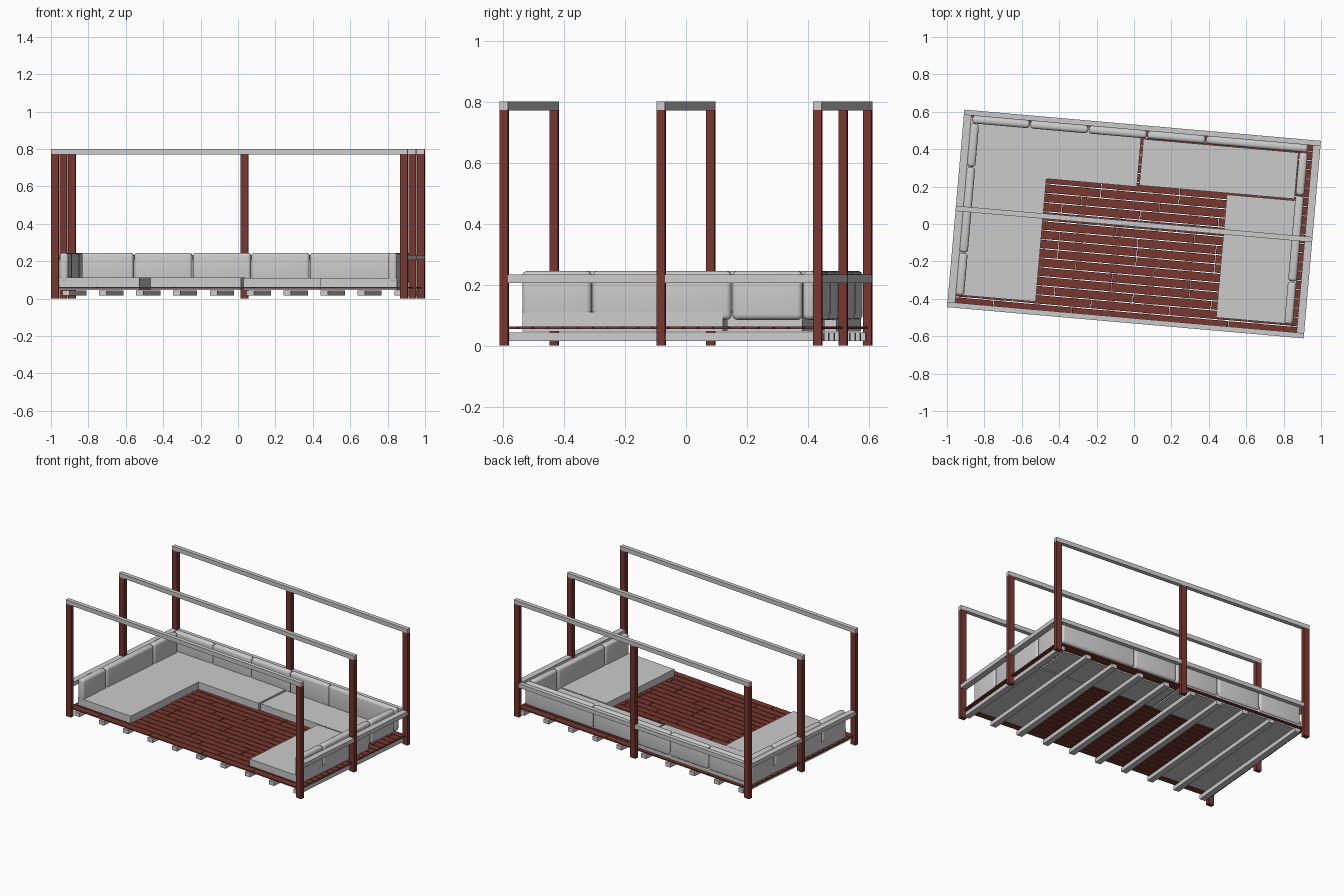
import bpy, bmesh, math, random
from mathutils import Matrix, Vector

if "Cube" in bpy.data.objects:
    bpy.data.objects.remove(bpy.data.objects["Cube"])

random.seed(4)
TURN = Matrix.Rotation(math.radians(-5), 4, 'Z')   # whole terrace is turned slightly


def material(name, rgb):
    m = bpy.data.materials.new(name)
    m.diffuse_color = (*rgb, 1)
    m.use_nodes = True
    m.node_tree.nodes["Principled BSDF"].inputs["Base Color"].default_value = m.diffuse_color
    return m


WOOD = material("red brown wood", (0.185, 0.038, 0.028))
GREY = material("light grey", (0.6, 0.6, 0.6))


def boxes(name, mat, spans, bevel=0):
    """One object from boxes given as (x0, x1, y0, y1, z0, z1)."""
    bm = bmesh.new()
    for x0, x1, y0, y1, z0, z1 in spans:
        centre = Vector(((x0 + x1) / 2, (y0 + y1) / 2, (z0 + z1) / 2))
        size = Matrix.Diagonal((x1 - x0, y1 - y0, z1 - z0, 1))
        bmesh.ops.create_cube(bm, size=1, matrix=Matrix.Translation(centre) @ size)
    if bevel:
        bmesh.ops.bevel(bm, geom=bm.edges[:], offset=bevel, segments=4,
                        profile=0.5, affect='EDGES')
        for f in bm.faces:
            f.smooth = True
    me = bpy.data.meshes.new(name)
    bm.to_mesh(me)
    bm.free()
    me.materials.append(mat)
    ob = bpy.data.objects.new(name, me)
    ob.matrix_world = TURN
    bpy.context.collection.objects.link(ob)
    return ob


HX, HY = 0.957, 0.53      # half size of the frame
PX, PY = 0.041, 0.028     # post section

# Posts: three pairs at the ends, one at the middle of the back
posts = [(s * (HX - PX / 2), y) for s in (-1, 1)
         for y in (-HY + PY / 2, 0, HY - PY / 2)]
posts.append((-0.01, HY - PY / 2))
for x, y in posts:
    boxes("post", WOOD, [(x - PX / 2, x + PX / 2, y - PY / 2, y + PY / 2, 0, 0.772)])

# Long overhead beams
for y in (-HY + PY / 2, 0, HY - PY / 2):
    boxes("top_beam", GREY, [(-HX, HX, y - PY / 2, y + PY / 2, 0.771, 0.8)])

# Hand rails between the posts on the sides and the back
for s in (-1, 1):
    x = s * (HX - PX / 2)
    for y0, y1 in ((-HY + PY, -PY / 2), (PY / 2, HY - PY)):
        boxes("side_rail", GREY, [(x - PX / 2, x + PX / 2, y0, y1, 0.206, 0.234)])
for x0, x1 in ((-HX + PX, -0.01 - PX / 2), (-0.01 + PX / 2, HX - PX)):
    boxes("back_rail", GREY, [(x0, x1, HY - PY, HY, 0.206, 0.234)])

# Joists under the deck
for i in range(10):
    x = -0.878 + i * 0.198
    boxes("joist", GREY, [(x - 0.02, x + 0.02, -0.515, 0.515, 0.016, 0.044)])

# Deck boards with staggered joints
boards, pitch, gap = [], 0.0495, 0.005
for row in range(21):
    y = -0.518 + row * pitch
    x = -0.94
    end = x + random.choice((0.13, 0.23, 0.33, 0.43))
    while x < 0.94:
        end = min(end, 0.94)
        boards.append((x, end - 0.003, y, y + pitch - gap, 0.055, 0.063))
        x, end = end, end + 0.42
boxes("deck_boards", WOOD, boards)

# Low seats in a U shape
boxes("left_seat", GREY, [(-0.918, -0.488, -0.46, 0.2, 0.046, 0.113)])
boxes("back_left_seat", GREY, [(-0.918, -0.002, 0.2, 0.495, 0.046, 0.112)])
boxes("back_right_seat", GREY, [(0.01, 0.843, 0.208, 0.457, 0.046, 0.11)])
boxes("right_seat", GREY, [(0.481, 0.893, -0.46, 0.2, 0.046, 0.11)])


# Rounded back cushions
def cushion(name, x0, x1, y0, y1):
    boxes(name, GREY, [(x0, x1, y0, y1, 0.085, 0.245)], bevel=0.017)


for y0, y1 in ((-0.462, -0.234), (-0.231, 0.226), (0.229, 0.46)):
    cushion("left_cushion", -0.918, -0.872, y0, y1)
    cushion("right_cushion", 0.847, 0.893, y0, y1)
stops = (-0.912, -0.6, -0.286, 0.029, 0.343, 0.893)
for x0, x1 in zip(stops, stops[1:]):
    cushion("back_cushion", x0 + 0.0015, x1 - 0.0015, 0.461, 0.503)
